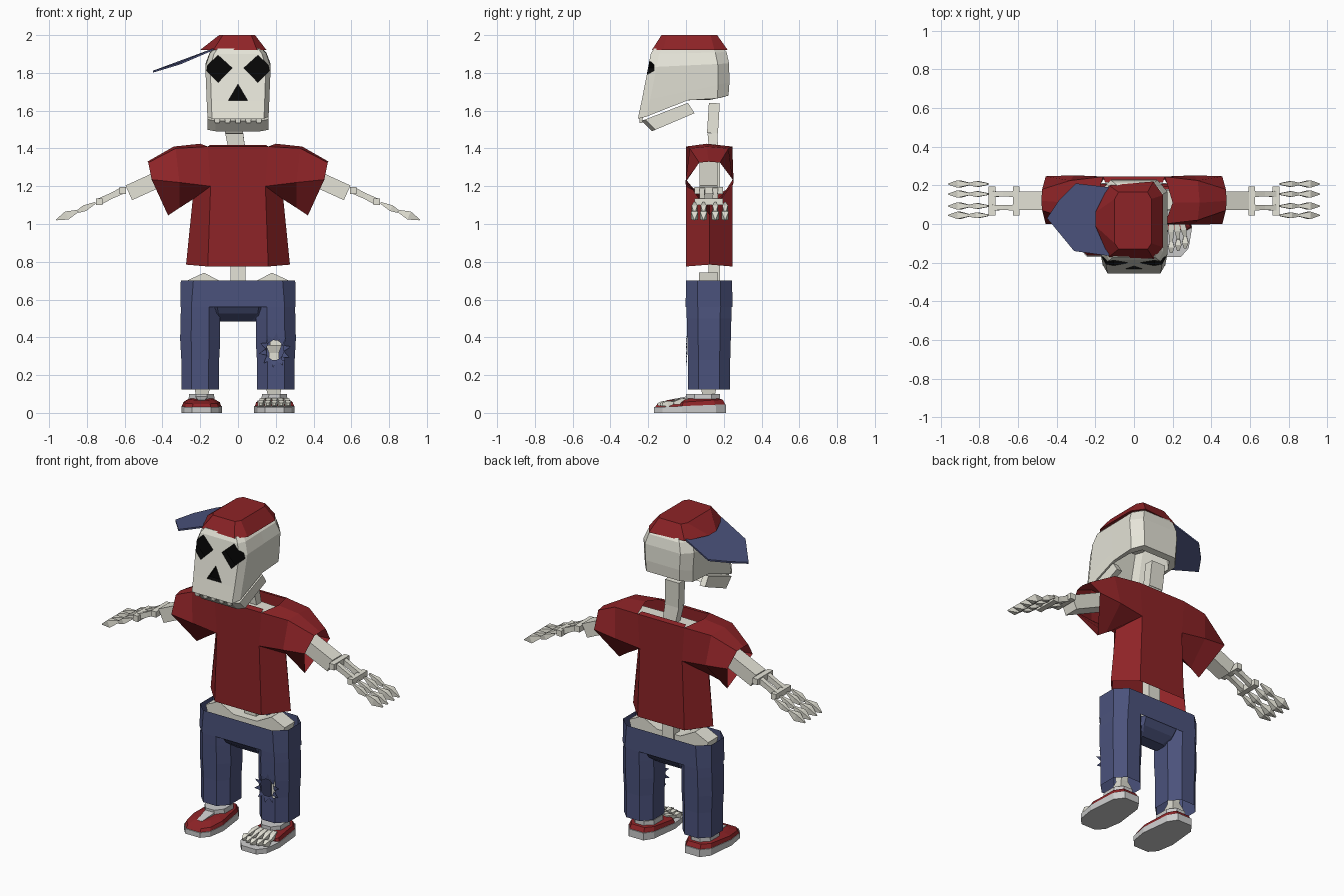
import bpy, bmesh, math
from mathutils import Vector as V

if "Cube" in bpy.data.objects:
    bpy.data.objects.remove(bpy.data.objects["Cube"])


def material(name, rgb):
    m = bpy.data.materials.new(name)
    m.diffuse_color = (*rgb, 1)
    m.use_nodes = True
    m.node_tree.nodes["Principled BSDF"].inputs["Base Color"].default_value = m.diffuse_color
    return m


BONE = material("bone", (.78, .77, .68))
RED = material("red_cloth", (.27, .017, .02))
BLUE = material("denim", (.07, .085, .2))
BLACK = material("black", (.002, .002, .002))
SOLE = None


def loft(name, rings, mat, caps=True, closed=True, skip=()):
    """Skin a list of rings with equal point counts; skip = (ring, side) holes."""
    bm = bmesh.new()
    rows = [[bm.verts.new(p) for p in r] for r in rings]
    n = len(rows[0])
    for k in range(len(rows) - 1):
        for i in range(n if closed else n - 1):
            if (k, i) not in skip:
                j = (i + 1) % n
                bm.faces.new((rows[k][i], rows[k][j], rows[k + 1][j], rows[k + 1][i]))
    if caps:
        bm.faces.new(rows[0])
        bm.faces.new(rows[-1])
    bmesh.ops.recalc_face_normals(bm, faces=bm.faces)
    me = bpy.data.meshes.new(name)
    bm.to_mesh(me)
    bm.free()
    ob = bpy.data.objects.new(name, me)
    bpy.context.collection.objects.link(ob)
    if mat:
        me.materials.append(mat)
    return ob


def beam(name, p, q, w, d, profile=((0, 1), (1, 1)), mat=BONE):
    """Four-sided bone from p to q, scaled along its length by profile."""
    p, q = V(p), V(q)
    a = (q - p).normalized()
    side = V((1, 0, 0)) if abs(a.z) > .9 else a.cross(V((0, 0, 1))).normalized()
    up = side.cross(a)
    return loft(name, [[p.lerp(q, t) + side * w / 2 * s * u + up * d / 2 * s * v
                        for u, v in ((-1, -1), (1, -1), (1, 1), (-1, 1))]
                       for t, s in profile], mat)


def octagon(cx, cy, hx, hy, z, c=.45, e=.5):
    return [(cx + hx * u, cy + hy * v, z) for u, v in
            ((-c, -1), (c, -1), (1, -e), (1, e), (c, 1), (-c, 1), (-1, e), (-1, -e))]


def prism_y(name, pts, y0, y1, mat):
    return loft(name, [[(x, y, z) for x, z in pts] for y in (y0, y1)], mat)


# Skull: hollow underneath, with recessed black eye sockets and nose
def skull_ring(yf, zf, yb, zb, w, lift=0):
    pts = [(-.85 * w, yf), (.85 * w, yf), (w, yf + .045), (w, .01), (w, yb - .06),
           (.7 * w, yb), (-.7 * w, yb), (-w, yb - .06), (-w, .01), (-w, yf + .045)]
    return [(x, y, zf + (zb - zf) * (y - yf) / (yb - yf) + (lift if y == .01 else 0)) for x, y in pts]


skull = loft("skull", [skull_ring(*r) for r in (
    (-.10, 1.84, .18, 1.84, .11), (-.19, 1.592, .19, 1.67, .14, .025),
    (-.255, 1.557, .225, 1.68, .162, .03), (-.235, 1.65, .23, 1.75, .166),
    (-.2, 1.83, .228, 1.85, .173), (-.187, 1.9, .215, 1.91, .15),
    (-.17, 1.93, .2, 1.93, .125))], BONE)
cutters = [prism_y("nose_cutter", [(-.05, 1.655), (.05, 1.655), (0, 1.74)], -.4, -.2, BLACK)]
for s in (-1, 1):
    cutters.append(prism_y("eye_cutter", [(s * .03, 1.825), (s * .105, 1.75),
                                          (s * .18, 1.825), (s * .105, 1.893)], -.4, -.17, BLACK))
for c in cutters:
    c.hide_render = True
    mod = skull.modifiers.new("socket", "BOOLEAN")
    mod.object, mod.operation, mod.solver = c, "DIFFERENCE", "EXACT"
    mod.material_mode = "TRANSFER"
    bpy.context.view_layer.objects.active = skull
    bpy.ops.object.modifier_apply(modifier=mod.name)
    bpy.data.objects.remove(c)

# Jaw: sloping U shape, and upper teeth
u_shape = [(-.162, .01), (-.162, -.215), (-.12, -.235), (.12, -.235), (.162, -.215), (.162, .01),
           (.125, .01), (.125, -.18), (-.125, -.18), (-.125, .01)]
jaw_top = [V((x, y, 1.546 + (y + .235) * .39)) for x, y in u_shape]
loft("jaw", [jaw_top, [p + V((0, .055 - .02 * (p.y + .235) / .245, -.055)) for p in jaw_top]], BONE)
for x in (-.11, -.055, 0, .055, .11):
    beam("tooth", (x, -.238, 1.535), (x, -.238, 1.57), .035, .02, ((0, .7), (1, 1)))

# Cap worn sideways
base = [(-.13, -.17), (.1, -.18), (.15, -.12), (.15, .15), (.1, .22), (-.13, .2), (-.2, .06), (-.2, -.01)]
top = [(-.08, -.13), (.07, -.13), (.09, -.1), (.09, .13), (.07, .165), (-.08, .165), (-.1, .13), (-.1, -.1)]
loft("cap_crown", [[(x, y, 1.922) for x, y in base], [(x, y, 2) for x, y in top]], RED)
bill = [(-.13, .19, 0), (-.3, .21, -.01), (-.39, .12, 0), (-.45, .03, 0), (-.31, -.14, -.01), (-.13, -.165, 0)]
loft("cap_bill", [[(x, y, 1.93 + (x + .13) * .37 + b - t) for x, y, b in bill] for t in (0, .01)], BLUE)

# Spine
beam("spine", (0, .15, .6), (0, .15, 1.34), .08, .06)
beam("lower_neck", (.005, .15, 1.33), (-.02, .14, 1.48), .1, .055, ((0, .85), (1, .95)))
beam("upper_neck", (-.02, .14, 1.48), (-.03, .15, 1.64), .095, .058)

# Shirt body: six-sided, with chest and back panels between the sleeves
Y0, YM, Y1 = 0, .125, .245
rings = []
for front, side, z, zs in ((.16, .275, .775, .785), (.145, .24, 1.2, 1.13)):
    rings.append([(-front, Y0, z), (front, Y0, z), (side, YM, zs),
                  (front, Y1, z), (-front, Y1, z), (-side, YM, zs)])
loft("shirt_body", rings, RED, caps=False)
for name, y, lip in (("shirt_chest", Y0, .035), ("shirt_back", Y1, .215)):
    loft(name, [[(-w, yy, z), (w, yy, z)] for w, yy, z in
                ((.145, y, 1.2), (.16, y, 1.41), (.15, lip, 1.417))], RED, caps=False, closed=False)

for s in (-1, 1):
    # Sleeve, open at both ends
    sections = (
        ((.16, 0, 1.41), (.2, .11, 1.425), (.16, Y1, 1.41), (.145, Y1, 1.2), (.24, YM, 1.13), (.145, 0, 1.2)),
        ((.33, .02, 1.4), (.34, .11, 1.41), (.33, .225, 1.4), (.31, .252, 1.22),
         (.31, YM, 1.085), (.31, -.003, 1.22)),
        ((.475, .07, 1.325), (.48, .12, 1.33), (.475, .18, 1.325), (.457, .247, 1.235),
         (.37, YM, 1.045), (.457, 0, 1.235)))
    loft("sleeve", [[(s * x, y, z) for x, y, z in r] for r in sections], RED, caps=False)

    # Shoulder and arm bones
    beam("collarbone", (0, .13, 1.36), (s * .3, .12, 1.35), .1, .04)
    beam("upper_arm", (s * .27, .12, 1.305), (s * .578, .12, 1.165), .095, .085)
    a, b = V((s * .61, .12, 1.178)), V((s * .735, .12, 1.118))
    for p in (a, b):
        beam("forearm_end", p - V((0, .075, 0)), p + V((0, .075, 0)), .034, .036)
    for dy in (-.035, .035):
        off = V((0, dy, 0))
        beam("forearm_rod", a + off, b + off, .03, .036, ((0, 1), (.5, .85), (1, 1)))
    for y in (.045, .093, .155, .207):
        beam("finger_base", (s * .755, y, 1.112), (s * .848, y, 1.066), .03, .033,
             ((0, .3), (.6, 1), (1, .5)))
        beam("finger_tip", (s * .85, y, 1.068), (s * .962, y, 1.022), .038, .046,
             ((0, .3), (.5, 1), (1, .12)))

    # Hip and leg bones
    prism_y("hip", [(s * x, z) for x, z in ((.0, .69), (.08, .69), (.18, .742), (.27, .7),
                                            (.25, .62), (0, .6))], .07, .17, BONE)
    beam("thigh_bone", (s * .2, .12, .36), (s * .2, .12, .64), .06, .06)
    beam("shin_bone", (s * .19, .12, .08), (s * .19, .12, .36), .06, .06,
         ((0, 1), (.15, 1.3), (.3, .8), (.85, .9), (1, 1.4)))

    # Trouser leg; the torn one misses a front face
    torn = s > 0
    legs = ((.125, .1, .112), (.28, .1, .112), (.385, .106, .115), (.5, .105, .118), (.6, .098, .12))
    loft("trouser_leg", [octagon(s * .2, .122, hx, hy, z) for z, hx, hy in legs], BLUE,
         caps=False, skip={(1, 0)} if torn else ())
    if torn:
        # Ripped cloth flaps around the hole
        for k in range(10):
            t = 2 * math.pi * k / 10 + .2
            d = V((math.cos(t), 0, math.sin(t)))
            n = V((-d.z, 0, d.x)) * .017
            p = V((.195 + d.x * .045, .006, .332 + d.z * .052))
            tip = p + d * .04 - V((0, .006, 0))
            loft("torn_flap", [[p + n, p - n], [tip + n * .05, tip - n * .05]], BLUE,
                 caps=False, closed=False)

    # Shoe
    outline = [(-.05, -.17), (.05, -.17), (.09, -.125), (.107, -.02), (.09, .16), (.05, .213),
               (-.05, .213), (-.085, .16), (-.107, -.02), (-.09, -.125)]

    def shoe_ring(k, z, front=-.2, rise=0):
        return [(s * (.193 + x * k), max(.02 + (y - .02) * k, front), z + rise * (y + .17))
                for x, y in outline]

    loft("sole", [shoe_ring(1, 0), shoe_ring(1, .03, rise=.04)], SOLE)
    cut = -.03 if torn else -.2
    loft("shoe_upper", [shoe_ring(.97, .03, cut, .04), shoe_ring(.9, .048, cut, .06),
                        shoe_ring(.6, .068, cut, .04)], RED)
    loft("shoe_collar", [octagon(s * .193, .09, .07, .09, .06), octagon(s * .193, .09, .066, .09, .1)], SOLE)
    if torn:
        for i in range(5):
            x = .193 + (i - 2) * .036
            y = -.15 + abs(i - 2) * .012
            beam("toe_tip", (x, y, .045), (x, y + .06, .052), .033, .032, ((0, .4), (.5, 1), (1, .5)))
            beam("toe_base", (x, y + .06, .052), (.193 + (i - 2) * .028, .01, .068), .03, .03,
                 ((0, .5), (.5, 1), (1, .8)))
    else:
        beam("shoe_tongue", (s * .193, -.1, .062), (s * .193, .02, .08), .07, .02, ((0, .5), (1, 1)), SOLE)

# Trouser waist and crotch
loft("waistband", [octagon(0, .122, .303, .122, .7, .78), octagon(0, .122, .305, .124, .56, .81)],
     BLUE, caps=False)
loft("crotch", [octagon(0, .122, .14, .122, .572, .8), octagon(0, .122, .13, .09, .525, .8),
                octagon(0, .122, .12, .04, .485, .6)], BLUE)
